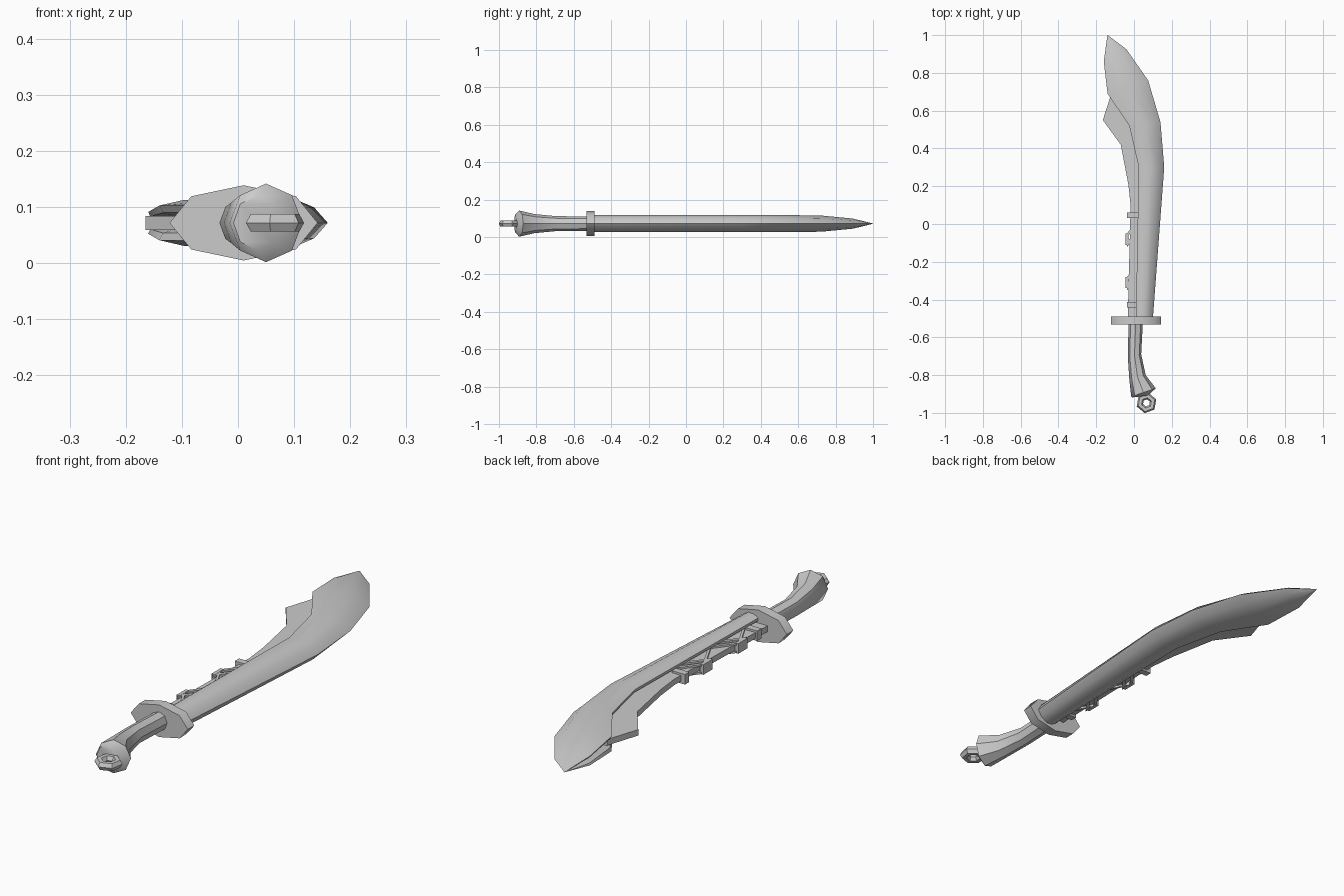
import bpy, bmesh, math
from mathutils import Vector

if "Cube" in bpy.data.objects:
    bpy.data.objects.remove(bpy.data.objects["Cube"])

Z = 0.0715  # mid-plane height of the whole sword


def make(name, bm, angle=40):
    bmesh.ops.recalc_face_normals(bm, faces=bm.faces)
    me = bpy.data.meshes.new(name)
    bm.to_mesh(me)
    bm.free()
    ob = bpy.data.objects.new(name, me)
    bpy.context.collection.objects.link(ob)
    bpy.ops.object.select_all(action='DESELECT')
    ob.select_set(True)
    bpy.context.view_layer.objects.active = ob
    bpy.ops.object.shade_smooth_by_angle(angle=math.radians(angle))
    return ob


def loft(name, stations, section, angle=40):
    """Stations: (left xy, right xy, half height); section: (0..1 across, -1..1 up)."""
    bm = bmesh.new()
    rings = []
    for l, r, h in stations:
        l, r = Vector(l), Vector(r)
        rings.append([bm.verts.new((*l.lerp(r, t), Z + s * h)) for t, s in section])
    n = len(section)
    for a, b in zip(rings, rings[1:]):
        for i in range(n):
            j = (i + 1) % n
            bm.faces.new((a[i], a[j], b[j], b[i]))
    bm.faces.new(rings[0])
    bm.faces.new(rings[-1])
    bmesh.ops.remove_doubles(bm, verts=bm.verts, dist=1e-5)
    return make(name, bm, angle)


# Blade: sharp on the outer side, grooved along the back
half = [(0.82, 0.6), (0.5, 1.0), (0.2, 0.95), (0.0, 0.72), (0.03, 0.42)]
blade_sec = [(1, 0)] + half + [(0.3, 0)] + [(t, -s) for t, s in reversed(half)]
loft("blade", [
    ((0.01, -0.50), (0.10, -0.50), 0.046),
    ((0.025, 0.30), (0.16, 0.30), 0.046),
    ((-0.025, 0.52), (0.14, 0.54), 0.046),
    ((-0.14, 0.69), (0.075, 0.76), 0.043),
    ((-0.16, 0.86), (-0.04, 0.925), 0.027),
    ((-0.141, 0.998), (-0.139, 1.0), 0.001),
], blade_sec)

# Back plate with its hooked end, set into the groove
loft("back_plate", [
    ((-0.033, -0.50), (0.05, -0.50), 0.0125),
    ((-0.018, 0.10), (0.065, 0.10), 0.0125),
    ((-0.03, 0.21), (0.07, 0.30), 0.0125),
    ((-0.07, 0.42), (0.03, 0.50), 0.0125),
    ((-0.165, 0.55), (-0.03, 0.62), 0.0125),
    ((-0.12, 0.69), (-0.07, 0.71), 0.0125),
], [(0, -1), (1, -1), (1, 1), (0, 1)], 20)

# Handle flaring into a tilted pommel
octagon = [(0.5 + 0.5 * math.cos(i * math.pi / 4), math.sin(i * math.pi / 4)) for i in range(8)]
loft("handle", [
    ((-0.028, -0.50), (0.048, -0.50), 0.038),
    ((-0.033, -0.70), (0.038, -0.69), 0.040),
    ((-0.025, -0.82), (0.062, -0.80), 0.051),
    ((-0.015, -0.914), (0.115, -0.87), 0.070),
    ((-0.008, -0.918), (0.075, -0.908), 0.048),
], octagon)

# Guard
bm = bmesh.new()
rings = [[bm.verts.new((0.01 + 0.132 * math.cos(i * math.pi / 4), y,
                        Z + 0.067 * math.sin(i * math.pi / 4))) for i in range(8)]
         for y in (-0.533, -0.49)]
for i in range(8):
    j = (i + 1) % 8
    bm.faces.new((rings[0][i], rings[0][j], rings[1][j], rings[1][i]))
for r in rings:
    bm.faces.new(r)
make("guard", bm, 50)

# Pommel ring
bpy.ops.mesh.primitive_torus_add(major_segments=6, minor_segments=6, major_radius=0.037,
                                 minor_radius=0.018, location=(0.066, -0.947, Z),
                                 rotation=(0, 0, math.radians(20)))
bpy.context.object.name = "pommel_ring"
bpy.ops.object.shade_smooth_by_angle(angle=math.radians(40))


# Cord wound round the back plate
def ribbon(name, a, b, width=0.022, side=0):
    a, b = Vector(a), Vector(b)
    off = Vector((0, width / 2))
    st = [(a - off, a + off, 1), (b - off, b + off, 1)]
    lo, hi = ((-0.021, 0.021) if side == 0 else sorted((side * 0.012, side * 0.02)))
    return loft(name, st, [(0, lo), (1, lo), (1, hi), (0, hi)], 20)


for y in (0.047, -0.428):
    ribbon("strap", (-0.038, y), (0.022, y), 0.028)
for y0 in (-0.02, -0.25):
    for side in (1, -1):
        ribbon("cord", (-0.036, y0 - 0.04), (0.025, y0 + 0.04), side=side)
        ribbon("cord", (-0.036, y0 - 0.09), (0.025, y0 - 0.01), side=side)
        ribbon("cord", (-0.036, y0 - 0.05), (0.025, y0 - 0.17), side=side)
    ribbon("cord_turn", (-0.045, y0 - 0.06), (-0.03, y0 - 0.06), 0.06)
